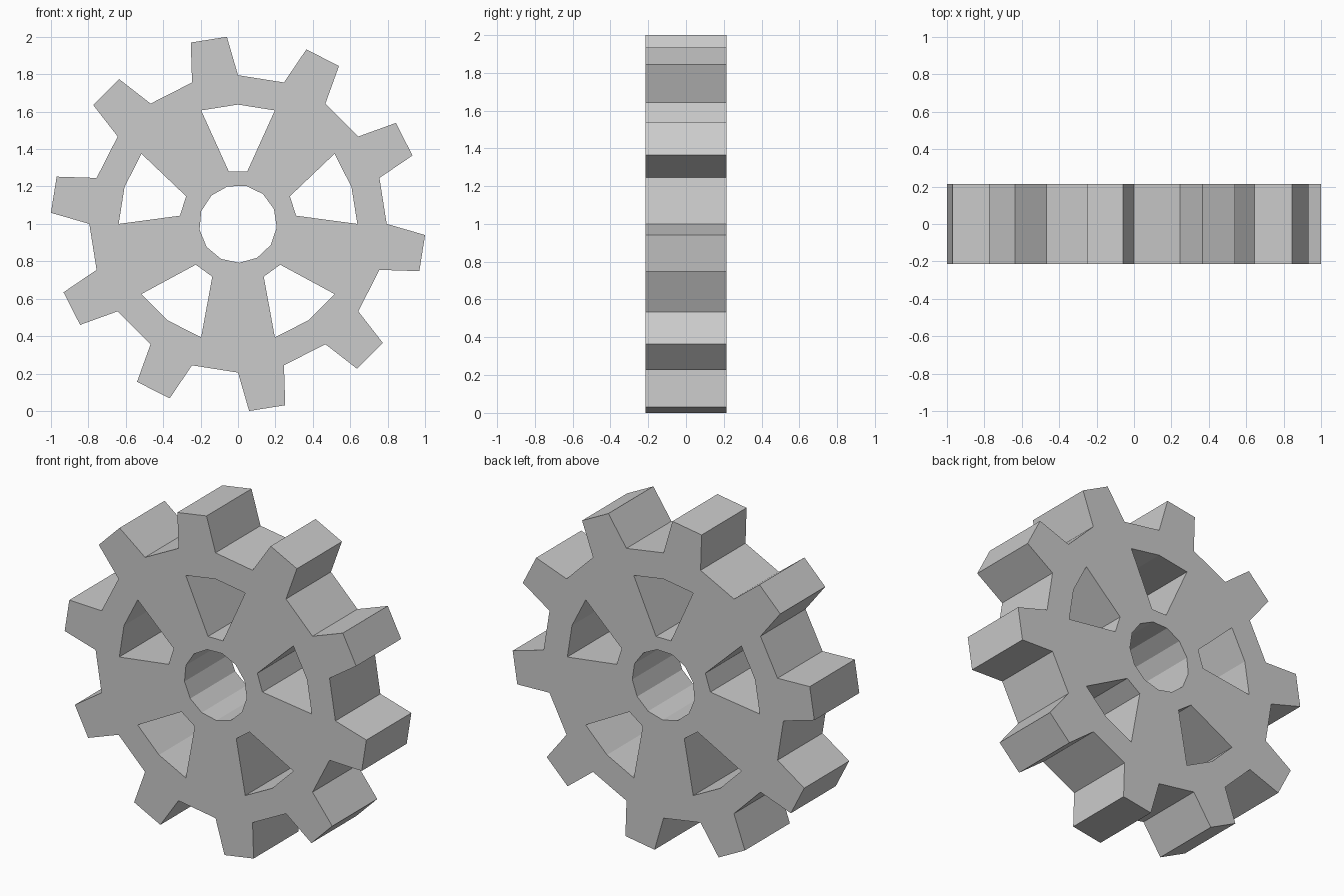
import bpy, bmesh
from math import radians, sin, cos, pi

if "Cube" in bpy.data.objects:
    bpy.data.objects.remove(bpy.data.objects["Cube"])

TEETH, WINDOWS, HALF_DEPTH = 10, 5, 0.213


def polar(r, deg):
    return (r * cos(radians(deg)), r * sin(radians(deg)))


curve = bpy.data.curves.new("gear_wheel", "CURVE")
curve.dimensions = "2D"
curve.fill_mode = "BOTH"
curve.extrude = HALF_DEPTH


def add_loop(points):
    spline = curve.splines.new("POLY")
    spline.points.add(len(points) - 1)
    for p, (x, y) in zip(spline.points, points):
        p.co = (x, y, 0, 1)
    spline.use_cyclic_u = True


# Toothed rim: each tooth tapers from the root circle to the tip circle
rim = []
for i in range(TEETH):
    a = 99 + i * 360 / TEETH
    rim += [polar(0.795, a - 9), polar(1.002, a - 5.6),
            polar(1.002, a + 5.6), polar(0.795, a + 9)]
add_loop(rim)

# Axle bore
add_loop([polar(0.208, 105.5 + i * 360 / 13) for i in range(13)])

# Windows between the spokes (the top one reaches slightly further in)
for i in range(WINDOWS):
    a = 90 + i * 360 / WINDOWS
    inner = 0.285 if i == 0 else 0.314
    add_loop([polar(inner, a - 10), polar(0.638, a - 18), polar(0.638, a),
              polar(0.638, a + 18), polar(inner, a + 10)])

# Turn the filled profile into one upright mesh
source = bpy.data.objects.new("gear_profile", curve)
bpy.context.collection.objects.link(source)
bpy.context.view_layer.update()
graph = bpy.context.evaluated_depsgraph_get()
mesh = bpy.data.meshes.new_from_object(source.evaluated_get(graph))
bpy.data.objects.remove(source)

bm = bmesh.new()
bm.from_mesh(mesh)
bmesh.ops.remove_doubles(bm, verts=bm.verts, dist=1e-4)
bmesh.ops.recalc_face_normals(bm, faces=bm.faces)
for f in bm.faces:
    f.smooth = False
bm.to_mesh(mesh)
bm.free()

gear = bpy.data.objects.new("gear_wheel", mesh)
gear.rotation_euler.x = pi / 2
gear.location.z = 1
bpy.context.collection.objects.link(gear)
